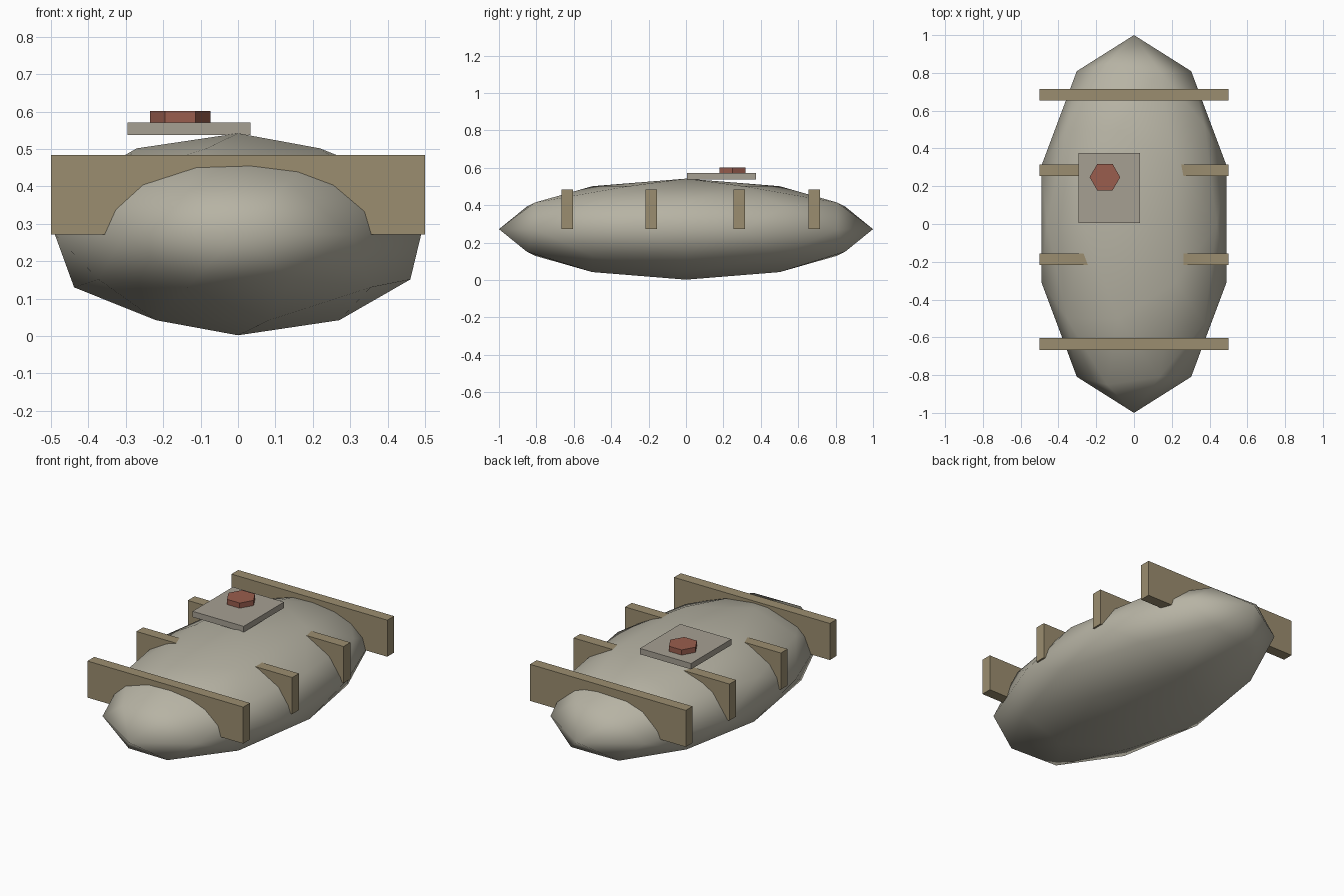
import bpy, math

if "Cube" in bpy.data.objects:
    bpy.data.objects.remove(bpy.data.objects["Cube"])


def material(name, rgb):
    m = bpy.data.materials.new(name)
    m.diffuse_color = (*rgb, 1)
    m.use_nodes = True
    m.node_tree.nodes["Principled BSDF"].inputs["Base Color"].default_value = m.diffuse_color
    return m


shell_mat = material("shell_stone", (0.47, 0.45, 0.37))
wood_mat = material("plank_wood", (0.33, 0.27, 0.16))
plate_mat = material("plate_grey", (0.38, 0.35, 0.29))
red_mat = material("knob_red", (0.32, 0.11, 0.075))


def finish(name, mat, scale=(1, 1, 1)):
    ob = bpy.context.object
    ob.name = name
    ob.scale = scale
    bpy.ops.object.transform_apply(location=False, rotation=True, scale=True)
    ob.data.materials.append(mat)
    return ob


def box(name, lo, hi, mat):
    centre = [(a + b) / 2 for a, b in zip(lo, hi)]
    bpy.ops.mesh.primitive_cube_add(size=1, location=centre)
    return finish(name, mat, [b - a for a, b in zip(lo, hi)])


# Body: stretched, smooth low-poly icosphere turned half round
bpy.ops.mesh.primitive_ico_sphere_add(subdivisions=2, radius=1, location=(0, 0, 0.272),
                                      rotation=(0, 0, math.pi))
finish("body", shell_mat, (0.515, 1, 0.27))
bpy.ops.object.shade_smooth()

# Cross planks running through the body
for i, y in enumerate((-0.635, -0.186, 0.285, 0.685)):
    box(f"cross_plank_{i + 1}", (-0.5, y - 0.031, 0.272), (0.5, y + 0.031, 0.484), wood_mat)

# Top plate
box("top_plate", (-0.295, 0.005, 0.537), (0.033, 0.375, 0.571), plate_mat)

# Six-sided knob on the plate
bpy.ops.mesh.primitive_cylinder_add(vertices=6, radius=0.081, depth=0.03,
                                    location=(-0.154, 0.248, 0.586),
                                    rotation=(0, 0, math.pi / 2))
finish("hex_knob", red_mat)
